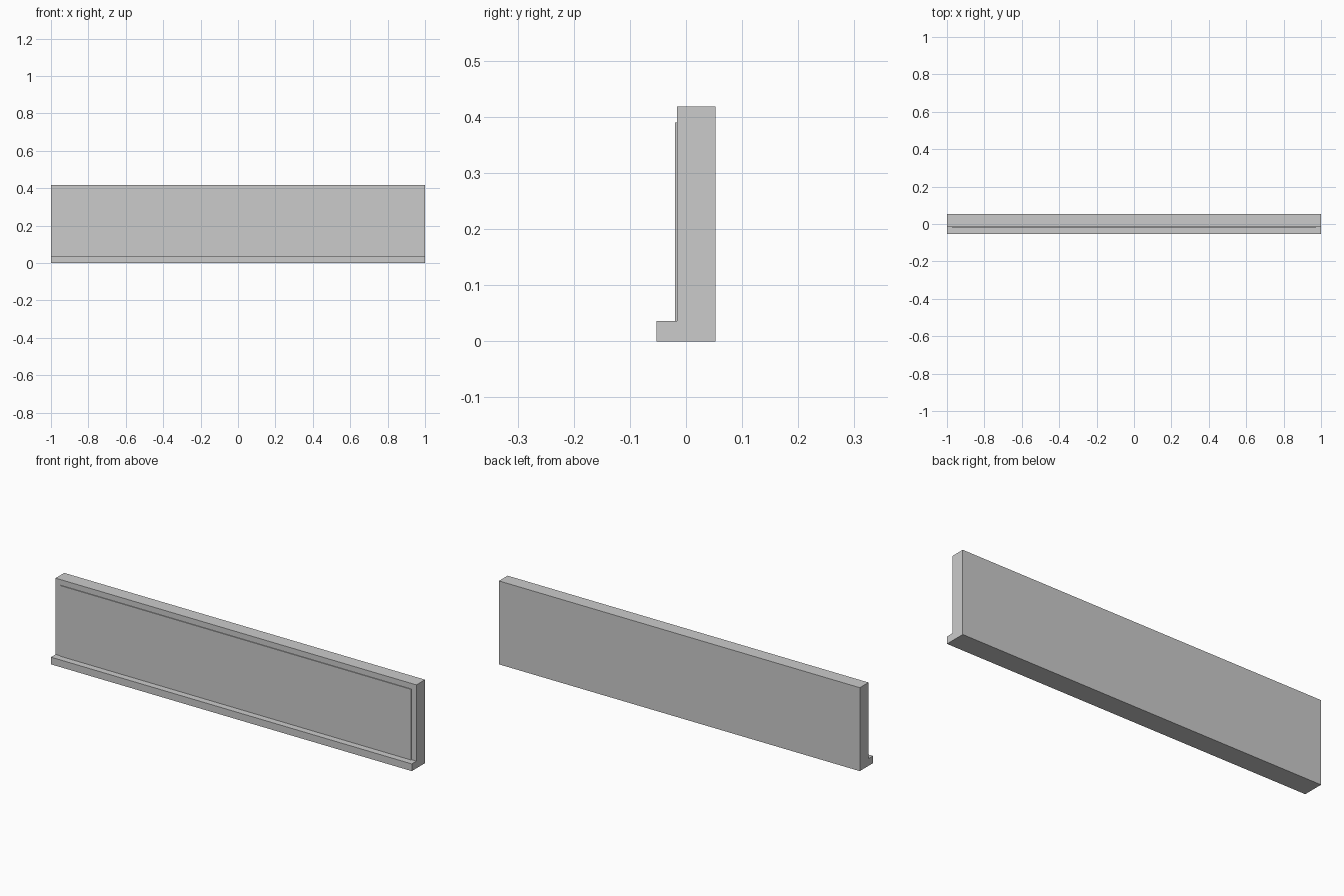
import bpy, bmesh

if "Cube" in bpy.data.objects:
    bpy.data.objects.remove(bpy.data.objects["Cube"])


def finish(name, bm):
    bmesh.ops.recalc_face_normals(bm, faces=bm.faces)
    mesh = bpy.data.meshes.new(name)
    bm.to_mesh(mesh)
    bm.free()
    obj = bpy.data.objects.new(name, mesh)
    bpy.context.collection.objects.link(obj)
    return obj


def extrude_profile(name, profile, half_width):
    """Extrude a (y, z) outline along x, centred on x = 0."""
    bm = bmesh.new()
    face = bm.faces.new([bm.verts.new((-half_width, y, z)) for y, z in profile])
    result = bmesh.ops.extrude_face_region(bm, geom=[face], use_keep_orig=True)
    verts = [v for v in result["geom"] if isinstance(v, bmesh.types.BMVert)]
    bmesh.ops.translate(bm, verts=verts, vec=(2 * half_width, 0, 0))
    return finish(name, bm)


FRONT, BACK, LIP = -0.016, 0.0525, -0.0525
LEDGE_Z, TOP = 0.036, 0.418

# Backboard with the bottom ledge as one L-shaped section
extrude_profile("board_with_ledge", [
    (LIP, 0), (BACK, 0), (BACK, TOP),
    (FRONT, TOP), (FRONT, LEDGE_Z), (LIP, LEDGE_Z)], 1.0)

# Thin raised panel on the front, resting on the ledge
extrude_profile("front_panel", [
    (-0.020, LEDGE_Z), (FRONT, LEDGE_Z), (FRONT, 0.39), (-0.020, 0.39)], 0.972)
